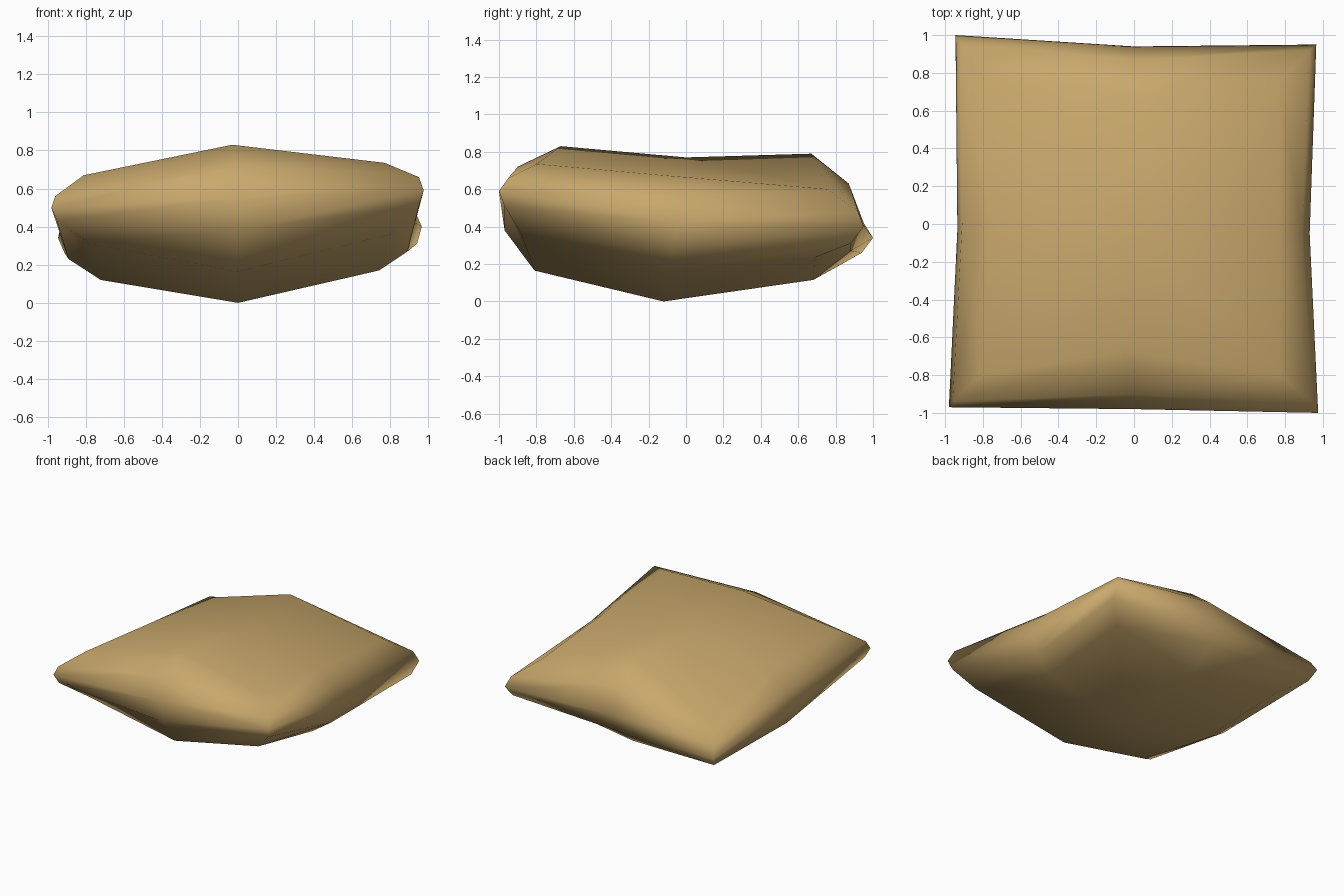
import bpy, bmesh

if "Cube" in bpy.data.objects:
    bpy.data.objects.remove(bpy.data.objects["Cube"])

# Each spoke runs from the lower panel, round the seam, to the upper panel:
# lower inner, lower rim, seam, upper rim, upper inner
spokes = [
    # front left corner, front middle
    [(-.78, -.80, .31), (-.95, -.94, .43), (-.98, -.97, .50), (-.96, -.94, .56), (-.81, -.80, .67)],
    [(0, -.81, .165), (0, -.97, .38), (0, -.98, .55), (0, -.90, .72), (-.03, -.67, .83)],
    # front right corner, right middle
    [(.80, -.88, .36), (.95, -.97, .51), (.975, -1, .59), (.95, -.95, .66), (.77, -.80, .735)],
    [(.74, -.10, .17), (.89, -.07, .27), (.93, -.05, .42), (.89, -.05, .57), (.77, -.07, .67)],
    # back right corner, back middle
    [(.75, .69, .235), (.94, .88, .31), (.965, .95, .40), (.93, .92, .48), (.77, .76, .60)],
    [(0, .68, .115), (0, .88, .27), (0, .94, .42), (0, .87, .63), (0, .67, .79)],
    # back left corner, left middle
    [(-.74, .78, .17), (-.91, .94, .26), (-.945, 1, .34), (-.92, .95, .42), (-.76, .78, .52)],
    [(-.72, -.02, .12), (-.89, -.02, .23), (-.935, -.03, .37), (-.91, 0, .50), (-.76, 0, .62)],
]

bm = bmesh.new()
grid = [[bm.verts.new(p) for p in s] for s in spokes]
low = bm.verts.new((0, -.12, 0))
top = bm.verts.new((-.02, 0, .77))
n = len(grid)

# Rounded border between neighbouring spokes
for i in range(n):
    a, b = grid[i], grid[(i + 1) % n]
    for j in range(4):
        bm.faces.new((a[j], b[j], b[j + 1], a[j + 1]))

# Upper and lower panels: one quad per corner
for i in range(0, n, 2):
    p, c, q = grid[i - 1], grid[i], grid[(i + 1) % n]
    bm.faces.new((top, p[4], c[4], q[4]))
    bm.faces.new((low, q[0], c[0], p[0]))
bmesh.ops.recalc_face_normals(bm, faces=bm.faces)
for f in bm.faces:
    f.smooth = True

mesh = bpy.data.meshes.new("pillow")
bm.to_mesh(mesh)
bm.free()
pillow = bpy.data.objects.new("pillow", mesh)
bpy.context.collection.objects.link(pillow)

# Tan fabric
mat = bpy.data.materials.new("tan fabric")
mat.diffuse_color = (.58, .39, .15, 1)
mat.use_nodes = True
mat.node_tree.nodes["Principled BSDF"].inputs["Base Color"].default_value = mat.diffuse_color
mesh.materials.append(mat)
